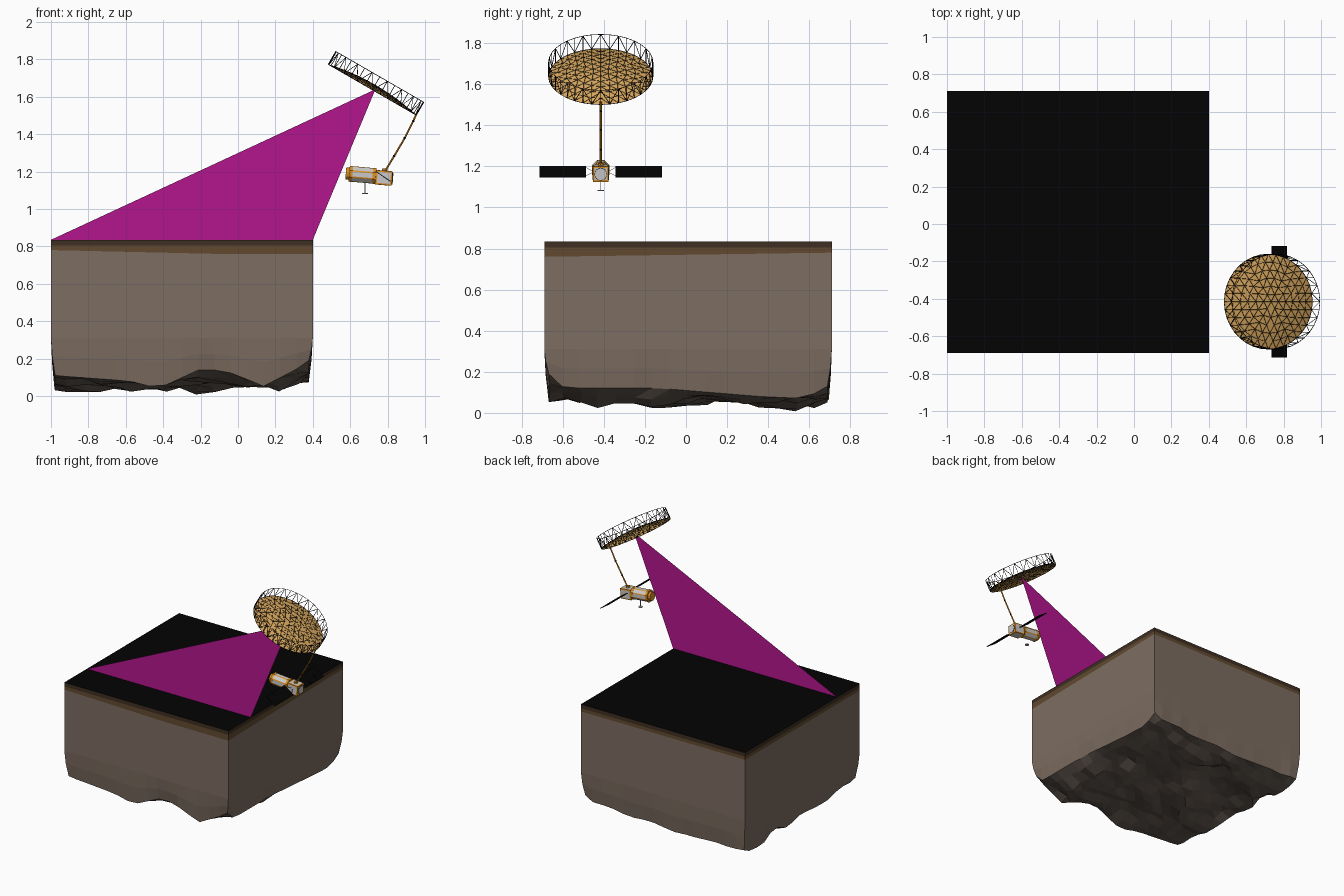
import bpy, bmesh, math
from mathutils import Vector, Matrix, noise

if "Cube" in bpy.data.objects:
    bpy.data.objects.remove(bpy.data.objects["Cube"])


def material(name, r, g, b):
    m = bpy.data.materials.new(name)
    m.use_nodes = True
    lin = [((c / 255 + 0.055) / 1.055) ** 2.4 if c > 10 else c / 255 / 12.92 for c in (r, g, b)]
    m.diffuse_color = (*lin, 1)
    m.node_tree.nodes["Principled BSDF"].inputs["Base Color"].default_value = (*lin, 1)
    return m


GROUND = material("ground black", 3, 3, 3)
TOPSOIL = material("dark topsoil", 62, 47, 35)
SOIL = material("brown soil", 97, 73, 47)
EARTH = material("taupe earth", 125, 109, 97)
ROCK = material("dark rock", 97, 87, 79)
BEAM = material("magenta beam", 180, 22, 142)
MESH = material("mesh gold", 224, 174, 98)
FOIL = material("foil gold", 222, 146, 36)
SILVER = material("silver", 202, 202, 204)
BLACK = material("strut black", 3, 3, 3)


def finish(name, bm, mats, matrix=None):
    bmesh.ops.recalc_face_normals(bm, faces=bm.faces)
    me = bpy.data.meshes.new(name)
    bm.to_mesh(me)
    bm.free()
    for m in mats:
        me.materials.append(m)
    ob = bpy.data.objects.new(name, me)
    bpy.context.collection.objects.link(ob)
    if matrix:
        ob.matrix_world = matrix
    return ob


def add_rod(bm, a, b, r, sides=4):
    a, b = Vector(a), Vector(b)
    turn = (b - a).to_track_quat("Z", "Y").to_matrix().to_4x4()
    bmesh.ops.create_cone(bm, cap_ends=True, segments=sides, radius1=r, radius2=r,
                          depth=(b - a).length, matrix=Matrix.Translation((a + b) / 2) @ turn)


def rods(name, pairs, r, mat, sides=4, matrix=None):
    bm = bmesh.new()
    for a, b in pairs:
        add_rod(bm, a, b, r, sides)
    return finish(name, bm, [mat], matrix)


def add_box(bm, centre, size):
    bmesh.ops.create_cube(bm, size=1, matrix=Matrix.Translation(centre) @ Matrix.Diagonal((*size, 1)))


def panelled(bm, border):
    """Inset every face and give the inner panel the second material."""
    for f in list(bm.faces):
        bmesh.ops.inset_region(bm, faces=[f], thickness=border, depth=0.001)
        f.material_index = 1


# ---- Block of ground with strata and a rough underside
N, X0, Y0, SIZE, TOP = 16, -1.0, -0.69, 1.4, 0.835
FRONT_EDGE = [(0, .11), (.3, .08), (.41, .04), (.58, .15), (.7, .12), (.81, .05), (1, .19)]
RIGHT_EDGE = [(0, .19), (.08, .12), (.4, .12), (.75, .08), (.9, .07), (1, .13)]


def lerp_points(points, t):
    for (a, u), (b, v) in zip(points, points[1:]):
        if t <= b:
            return u + (v - u) * (t - a) / (b - a)
    return points[-1][1]


def underside(u, v):
    base = 0.068 + 0.075 * noise.noise((u * 4, v * 4, 3)) + 0.04 * noise.noise((u * 9, v * 9, 8))
    near, right = max(0, 1 - v * 9), max(0, 1 - (1 - u) * 9)
    base += (lerp_points(FRONT_EDGE, u) - base) * near
    base += (lerp_points(RIGHT_EDGE, v) - base) * right * (1 - near)
    dip = max(0, 1 - math.hypot(u - 0.56, v - 0.87) / 0.16)
    return max(0.022, base) * (1 - dip) ** 0.5


bm = bmesh.new()
under = {}
for i in range(N + 1):
    for j in range(N + 1):
        u, v = i / N, j / N
        inset = 0.022 + 0.012 * noise.noise((u * 9, v * 9, 1))
        x = X0 + min(max(u * SIZE, inset), SIZE - inset)
        y = Y0 + min(max(v * SIZE, inset), SIZE - inset)
        if 0 < i < N and 0 < j < N:
            x += 0.022 * noise.noise((i * 1.7, j * 1.3, 5))
            y += 0.022 * noise.noise((i * 1.7, j * 1.3, 9))
        under[i, j] = bm.verts.new((x, y, underside(u, v)))
for i in range(N):
    for j in range(N):
        quad = [under[i, j], under[i + 1, j], under[i + 1, j + 1], under[i, j + 1]]
        for tri in (quad[:3], [quad[0], quad[2], quad[3]]):
            bm.faces.new(tri).material_index = 4

rim = ([(i, 0) for i in range(N)] + [(N, j) for j in range(N)] +
       [(N - i, N) for i in range(N)] + [(0, N - j) for j in range(N)])
columns = []
for i, j in rim:
    x, y, low = X0 + SIZE * i / N, Y0 + SIZE * j / N, under[i, j]
    soil = 0.78 - 0.02 * min(1, 1.6 * i / N) * (1 - j / N)
    col = [bm.verts.new((x, y, z)) for z in (TOP, 0.805, soil, 0.31)]
    mid = Vector((x, y, 0.31)).lerp(low.co, 0.5)
    mid.x += (x - mid.x) * 0.35
    mid.y += (y - mid.y) * 0.35
    columns.append(col + [bm.verts.new(mid), low])
for a, b in zip(columns, columns[1:] + columns[:1]):
    for k in range(5):
        bm.faces.new((a[k], b[k], b[k + 1], a[k + 1])).material_index = min(k + 1, 3)
bm.faces.new([c[0] for c in columns]).material_index = 0
finish("ground_block", bm, [GROUND, TOPSOIL, SOIL, EARTH, ROCK])

# ---- Flat triangular radar beam
CY = -0.415
bm = bmesh.new()
bm.faces.new([bm.verts.new(p) for p in ((-1, CY, TOP), (0.4, CY, TOP), (0.735, CY, 1.64))])
finish("radar_beam", bm, [BEAM])

# ---- Reflector: triangulated dome inside a tilted hoop truss
RX, RY, HOOP, RINGS, DEPTH = 0.272, 0.254, 0.08, 6, 0.03
tilt = Matrix.Translation((0.718, CY, 1.637)) @ Matrix.Rotation(math.radians(30), 4, "Y")


def ring_point(k, n):
    t, a = k / RINGS, math.tau * n / max(1, 6 * k)
    return Vector((RX * t * math.cos(a), RY * t * math.sin(a), DEPTH * (1 - t * t)))


bm = bmesh.new()
ring = [[bm.verts.new(ring_point(k, n)) for n in range(max(1, 6 * k))] for k in range(RINGS + 1)]
for k in range(1, RINGS + 1):
    inner, outer = ring[k - 1], ring[k]
    for s in range(6):
        for n in range(k):
            o1, o2 = outer[s * k + n], outer[(s * k + n + 1) % len(outer)]
            c = inner[(s * (k - 1) + n) % len(inner)]
            bm.faces.new((c, o1, o2))
            if n < k - 1:
                bm.faces.new((c, o2, inner[(s * (k - 1) + n + 1) % len(inner)]))
net = [[v.co.copy() for v in e.verts] for e in bm.edges]
finish("reflector_mesh", bm, [MESH], tilt)
rods("reflector_net", net, 0.0011, BLACK, 4, tilt)

bays = 6 * RINGS
low = [ring_point(RINGS, n) for n in range(bays)]
high = [p + Vector((0, 0, HOOP)) for p in low]
truss = []
for n in range(bays):
    m = (n + 1) % bays
    truss += [(low[n], low[m]), (high[n], high[m]), (low[n], high[n])]
    truss.append((low[n], high[m]) if n % 2 else (high[n], low[m]))
rods("hoop_truss", truss, 0.0018, BLACK, 4, tilt)

# ---- Jointed boom from the bus to the hoop
path = [Vector((x, CY, z)) for x, z in ((.785, 1.2), (.835, 1.283), (.892, 1.38), (.937, 1.47), (.957, 1.515))]
rods("boom", list(zip(path, path[1:])), 0.005, FOIL, 8)
bm = bmesh.new()
for p in path[1:4]:
    bmesh.ops.create_icosphere(bm, subdivisions=1, radius=0.008, matrix=Matrix.Translation(p))
finish("boom_joints", bm, [BLACK])

# ---- Spacecraft body, slightly nose down
body = Matrix.Translation((0.780, CY, 1.166)) @ Matrix.Rotation(math.radians(5), 4, "Y")
bm = bmesh.new()
add_box(bm, (0, 0, 0), (0.088, 0.076, 0.076))
panelled(bm, 0.012)
finish("bus_box", bm, [FOIL, SILVER], body)

along_x = Matrix.Rotation(math.pi / 2, 4, "Y") @ Matrix.Rotation(math.pi / 8, 4, "Z")
bm = bmesh.new()
bmesh.ops.create_cone(bm, cap_ends=True, segments=8, radius1=0.044, radius2=0.044, depth=0.142,
                      matrix=Matrix.Translation((-0.115, 0, 0.006)) @ along_x)
panelled(bm, 0.006)
finish("barrel", bm, [FOIL, SILVER], body)

bm = bmesh.new()
for x in (-0.178, -0.053):
    bmesh.ops.create_cone(bm, cap_ends=True, segments=8, radius1=0.046, radius2=0.046, depth=0.018,
                          matrix=Matrix.Translation((x, 0, 0.006)) @ along_x)
finish("barrel_collars", bm, [FOIL], body)
rods("tail_cap", [((-0.205, 0, 0.006), (-0.18, 0, 0.006))], 0.032, FOIL, 12, body)
rods("end_ring", [((0.04, 0, 0), (0.047, 0, 0))], 0.032, BLACK, 8, body)
rods("end_plate", [((0.04, 0, 0), (0.049, 0, 0))], 0.030, SILVER, 8, body)
rods("boom_mount", [((0, 0, 0.03), (0.002, 0, 0.05))], 0.014, FOIL, 8, body)

# ---- Small downward antenna
rods("antenna_mast", [((0.679, CY, 1.08), (0.679, CY, 1.15))], 0.0018, SILVER, 6)
rods("antenna_disc", [((0.679, CY, 1.08), (0.679, CY, 1.084))], 0.016, SILVER, 16)

# ---- Solar wings: three panels and a yoke on each side
wing = Matrix.Translation((0.776, CY, 1.174)) @ Matrix.Rotation(math.radians(34), 4, "Y")
bm = bmesh.new()
yoke = []
for side in (-1, 1):
    for k in range(3):
        add_box(bm, (0, side * (0.110 + 0.0755 * k), 0), (0.096, 0.0745, 0.004))
    yoke += [((0, side * 0.035, 0), (x, side * 0.075, 0)) for x in (-0.04, 0.04)]
finish("solar_panels", bm, [BLACK], wing)
rods("solar_yokes", yoke, 0.0015, SILVER, 4, wing)
